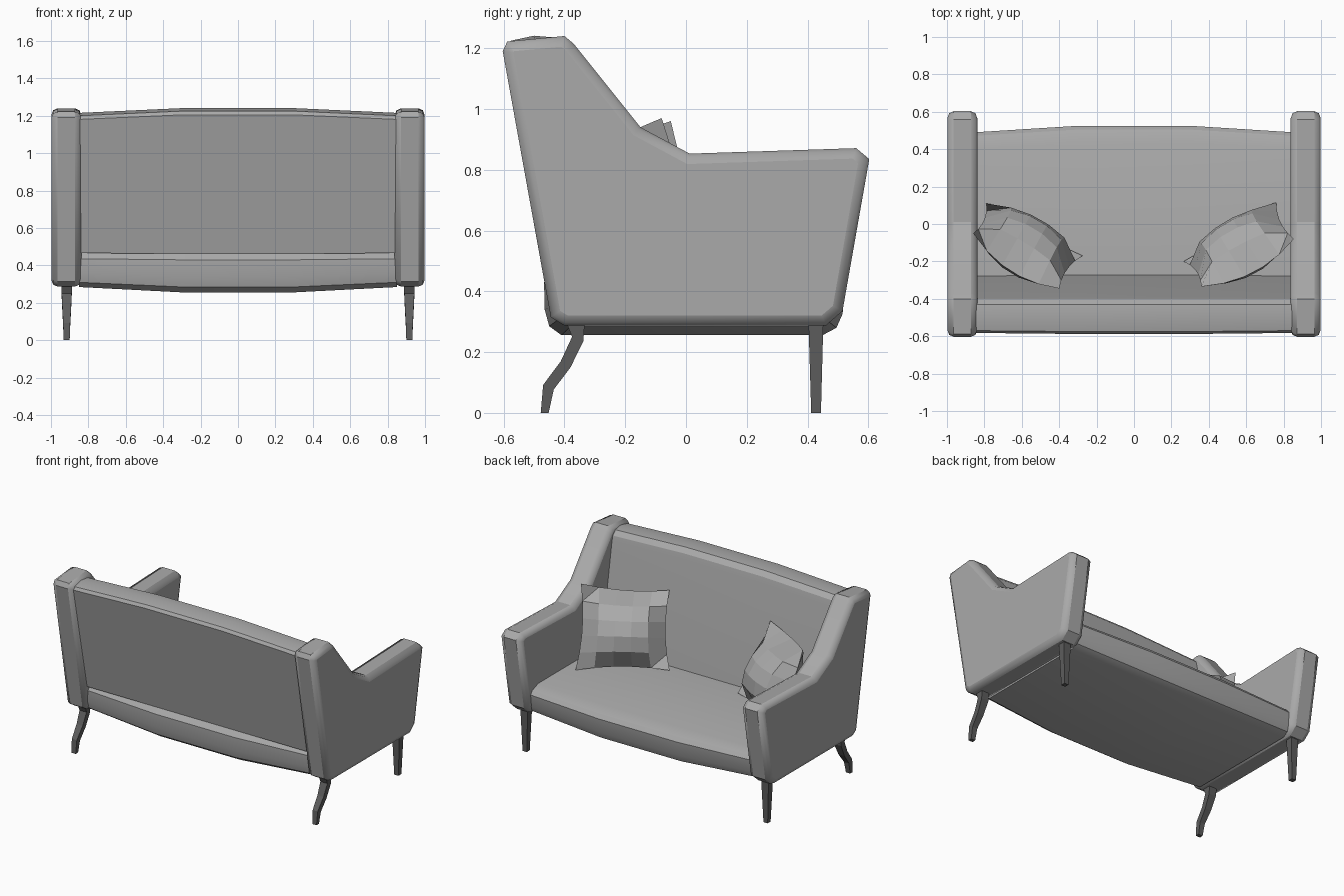
import bpy, bmesh, math
from mathutils import Vector

if "Cube" in bpy.data.objects:
    bpy.data.objects.remove(bpy.data.objects["Cube"])


def material(name, grey):
    mat = bpy.data.materials.new(name)
    mat.diffuse_color = (grey, grey, grey, 1)
    mat.use_nodes = True
    mat.node_tree.nodes["Principled BSDF"].inputs["Base Color"].default_value = mat.diffuse_color
    return mat


fabric = material("fabric", .4)
dark_wood = material("dark_wood", .11)


def finish(name, bm, mat, smooth=True, bevel=0):
    bmesh.ops.recalc_face_normals(bm, faces=bm.faces[:])
    mesh = bpy.data.meshes.new(name)
    bm.to_mesh(mesh)
    bm.free()
    mesh.materials.append(mat)
    ob = bpy.data.objects.new(name, mesh)
    bpy.context.collection.objects.link(ob)
    if bevel:
        mod = ob.modifiers.new("soft_edges", 'BEVEL')
        mod.width, mod.segments = bevel, 2
        mod.limit_method = 'ANGLE'
        mod.angle_limit = math.radians(65)
    if smooth:
        bpy.ops.object.select_all(action='DESELECT')
        bpy.context.view_layer.objects.active = ob
        ob.select_set(True)
        bpy.ops.object.shade_smooth_by_angle(angle=math.radians(30))
    return ob


def loft(name, rings, mat, smooth=True, bevel=0):
    """Skin a list of equal-length rings of points and cap both ends."""
    bm = bmesh.new()
    loops = [[bm.verts.new(p) for p in ring] for ring in rings]
    n = len(loops[0])
    for a, b in zip(loops, loops[1:]):
        for i in range(n):
            j = (i + 1) % n
            bm.faces.new((a[i], a[j], b[j], b[i]))
    bm.faces.new(loops[0])
    bm.faces.new(loops[-1])
    return finish(name, bm, mat, smooth, bevel)


def bowed(name, profile, pivot, ky, kz):
    """Cushion swept along x, slimmer at the two ends than in the middle."""
    rings = []
    for x, e in ((-.85, 1), (-.3, 0), (.3, 0), (.85, 1)):
        sy, sz = 1 + (ky - 1) * e, 1 + (kz - 1) * e
        rings.append([(x, pivot[0] + (y - pivot[0]) * sy,
                       pivot[1] + (z - pivot[1]) * sz) for y, z in profile])
    return loft(name, rings, fabric)


# Seat block and backrest
bowed("seat", [(-.41, .256), (.45, .256), (.495, .28), (.515, .325), (.525, .42),
               (.505, .447), (.435, .475), (-.43, .475), (-.467, .43),
               (-.465, .34), (-.45, .285)], (.03, .475), .93, .87)
bowed("backrest", [(-.44, .465), (-.588, 1.205), (-.575, 1.225),
                   (-.50, 1.241), (-.43, 1.235), (-.40, 1.205), (-.39, 1.165),
                   (-.27, .465)], (-.45, .47), .96, .967)

# Arms: side profile (y, z) with chamfered corners, extruded, rims bevelled
arm = [(-.40, .287), (-.445, .315), (-.603, 1.19), (-.588, 1.222), (-.40, 1.24),
       (-.37, 1.215), (-.15, .94), (.012, .853), (.56, .871), (.603, .835),
       (.515, .335), (.46, .287)]
# Legs: (back y, z), (front y, z), half width
front_leg = [((.403, .30), (.452, .30), .028), ((.412, 0), (.444, 0), .016)]
rear_leg = [((-.395, .30), (-.333, .30), .029),
            ((-.375, .25), (-.338, .235), .027), ((-.412, .17), (-.38, .15), .023),
            ((-.47, .092), (-.435, .077), .019), ((-.478, 0), (-.452, 0), .016)]

for side, s in (("left", -1), ("right", 1)):
    loft(side + "_arm", [[(s * x, y, z) for y, z in arm] for x in (.838, .998)],
         fabric, bevel=.034)
    for label, leg in (("front_leg", front_leg), ("rear_leg", rear_leg)):
        rings = [[(s * .916 + dx, y, z) for dx, (y, z) in
                  ((-w, a), (w, a), (w, b), (-w, b))] for a, b, w in leg]
        loft(side + "_" + label, rings, dark_wood, smooth=False)


def pillow(name, b1, b2, t1, t2, front=.145, back=.10, n=5):
    """Square pillow from two bottom and two top corners, puffed both ways."""
    b1, b2, t1, t2 = map(Vector, (b1, b2, t1, t2))
    normal = (b2 - b1).cross(t1 - b1).normalized()
    if normal.y < 0:
        normal.negate()
    bm = bmesh.new()
    for depth in (-back, front):
        grid = []
        for i in range(n + 1):
            row = []
            for j in range(n + 1):
                u, v = 2 * i / n - 1, 2 * j / n - 1
                # edges pinch inwards, top edge sags backwards
                pu = u * (1 - .09 * (1 - v * v)) * .5 + .5
                pv = v * (1 - .09 * (1 - u * u)) * .5 + .5
                p = b1.lerp(b2, pu).lerp(t1.lerp(t2, pu), pv)
                puff = max(0, (1 - u * u) * (1 - v * v)) ** .55
                sag = .075 * (1 - u * u) * max(0, v)
                row.append(bm.verts.new(p + normal * (depth * puff - sag)))
            grid.append(row)
        for i in range(n):
            for j in range(n):
                bm.faces.new((grid[i][j], grid[i + 1][j],
                              grid[i + 1][j + 1], grid[i][j + 1]))
    bmesh.ops.remove_doubles(bm, verts=bm.verts[:], dist=1e-4)
    finish(name, bm, fabric, smooth=False)


# Scatter pillows leaning into the corners
pillow("left_pillow", (-.79, .11, .475), (-.275, -.17, .485),
       (-.86, -.05, .96), (-.40, -.345, .95))
pillow("right_pillow", (.76, .115, .475), (.265, -.20, .485),
       (.855, -.08, .97), (.36, -.335, .96))
